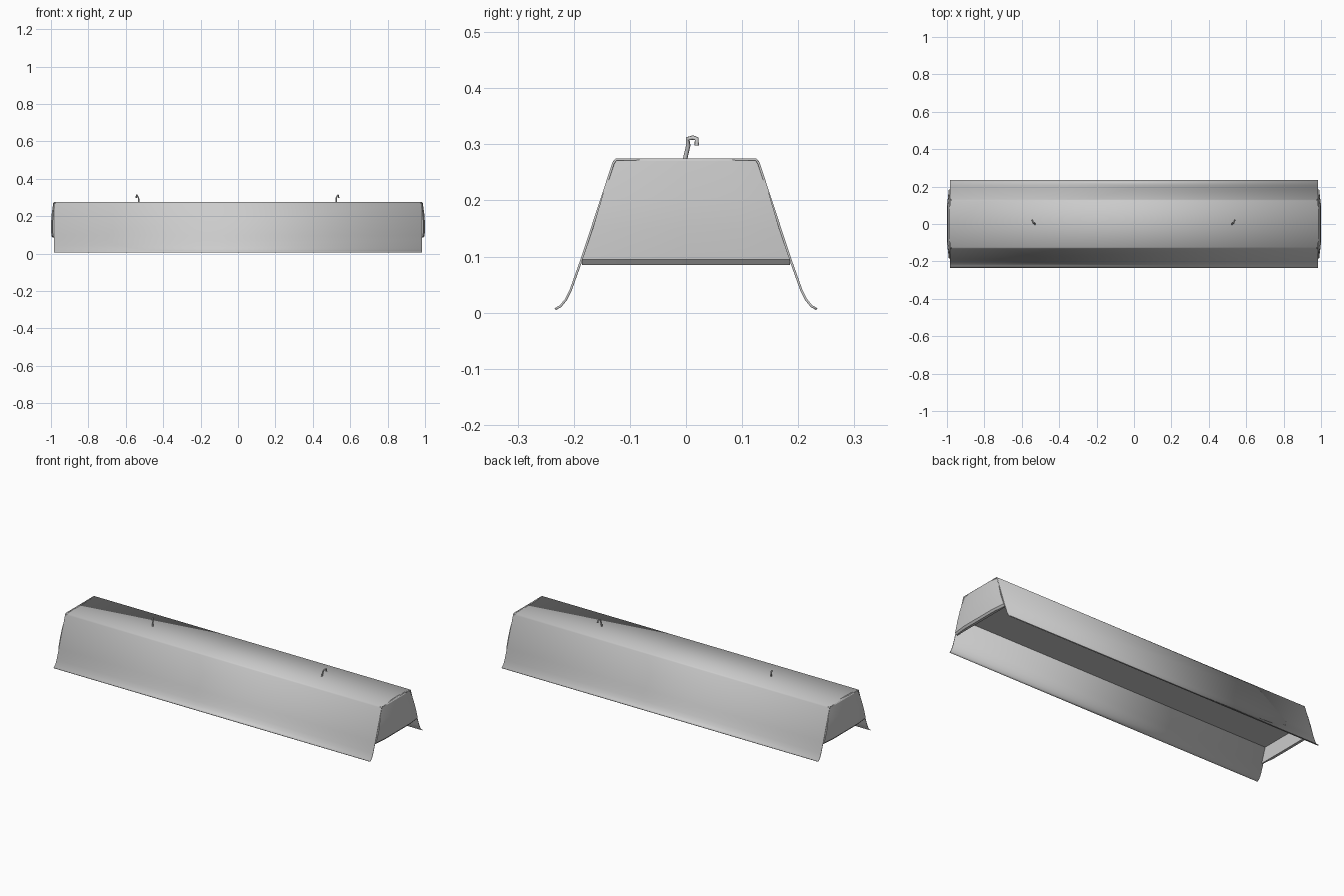
import bpy, bmesh
from mathutils import Vector

if "Cube" in bpy.data.objects:
    bpy.data.objects.remove(bpy.data.objects["Cube"])

HALF = 0.985  # half length of the hood


def new_object(name, bm):
    bmesh.ops.recalc_face_normals(bm, faces=bm.faces)
    mesh = bpy.data.meshes.new(name)
    bm.to_mesh(mesh)
    bm.free()
    ob = bpy.data.objects.new(name, mesh)
    bpy.context.collection.objects.link(ob)
    return ob


def smooth(ob, angle=0.5):
    bpy.ops.object.select_all(action='DESELECT')
    ob.select_set(True)
    bpy.context.view_layer.objects.active = ob
    bpy.ops.object.shade_smooth_by_angle(angle=angle)


def sweep_x(name, profile, x0, x1):
    """Sheet made by stretching an open (y, z) profile along x."""
    bm = bmesh.new()
    rows = [[bm.verts.new((x, y, z)) for y, z in profile] for x in (x0, x1)]
    for i in range(len(profile) - 1):
        bm.faces.new((rows[0][i], rows[0][i + 1], rows[1][i + 1], rows[1][i]))
    return new_object(name, bm)


# Hood: folded sheet with a flared lip along both long sides
side = [(0.234, 0.008), (0.225, 0.013), (0.216, 0.024), (0.207, 0.042),
        (0.197, 0.070), (0.187, 0.098), (0.131, 0.268), (0.125, 0.275)]
hood = sweep_x("hood", [(-y, z) for y, z in side] + side[::-1], -HALF, HALF)
for v in hood.data.vertices:
    v.co.y += 0.0
mod = hood.modifiers.new("sheet", 'SOLIDIFY')
mod.thickness = 0.004
mod.offset = -1
smooth(hood)

# Inner reflector: flat panel recessed inside the hood
sweep_x("reflector_panel", [(-0.163, 0.165), (0.163, 0.165)], -HALF, HALF)

# End caps: trapezoid plates bowed slightly outwards at mid height
levels = [(0.185, 0.085, 0.990), (0.185, 0.095, 0.998), (0.166, 0.150, 1.0),
          (0.150, 0.205, 0.997), (0.130, 0.270, 0.988), (0.125, 0.275, 0.984)]
for label, s in (("left", -1), ("right", 1)):
    bm = bmesh.new()
    outer, inner = [], []
    for w, z, x in levels:
        outer.append([bm.verts.new((s * (x - (0.008 if abs(t) == 1 else 0)), w * t, z))
                      for t in (-1, -0.6, 0, 0.6, 1)])
        inner.append([bm.verts.new((s * 0.975, w * t, z)) for t in (-1, -0.6, 0, 0.6, 1)])
    for i in range(len(levels) - 1):
        for j in range(4):
            for g in (outer, inner):
                bm.faces.new((g[i][j], g[i][j + 1], g[i + 1][j + 1], g[i + 1][j]))
        for j in (0, 4):
            bm.faces.new((outer[i][j], outer[i + 1][j], inner[i + 1][j], inner[i][j]))
    for i in (0, -1):
        for j in range(4):
            bm.faces.new((outer[i][j], outer[i][j + 1], inner[i][j + 1], inner[i][j]))
    smooth(new_object(label + "_end_cap", bm))

# Hanging hooks: bent wire standing on the top
path = [(0.004, -0.002, 0.272), (0.002, 0.004, 0.298), (-0.004, 0.003, 0.310),
        (-0.007, 0.012, 0.312), (-0.009, 0.019, 0.310), (-0.010, 0.019, 0.298)]
for label, cx, s in (("left", -0.534, 1), ("right", 0.528, -1)):
    curve = bpy.data.curves.new(label + "_hook", 'CURVE')
    curve.dimensions = '3D'
    curve.bevel_depth = 0.004
    curve.bevel_resolution = 1
    curve.use_fill_caps = True
    spline = curve.splines.new('POLY')
    spline.points.add(len(path) - 1)
    for p, (x, y, z) in zip(spline.points, path):
        p.co = (cx + s * x, y, z, 1)
    bpy.context.collection.objects.link(bpy.data.objects.new(label + "_hook", curve))
